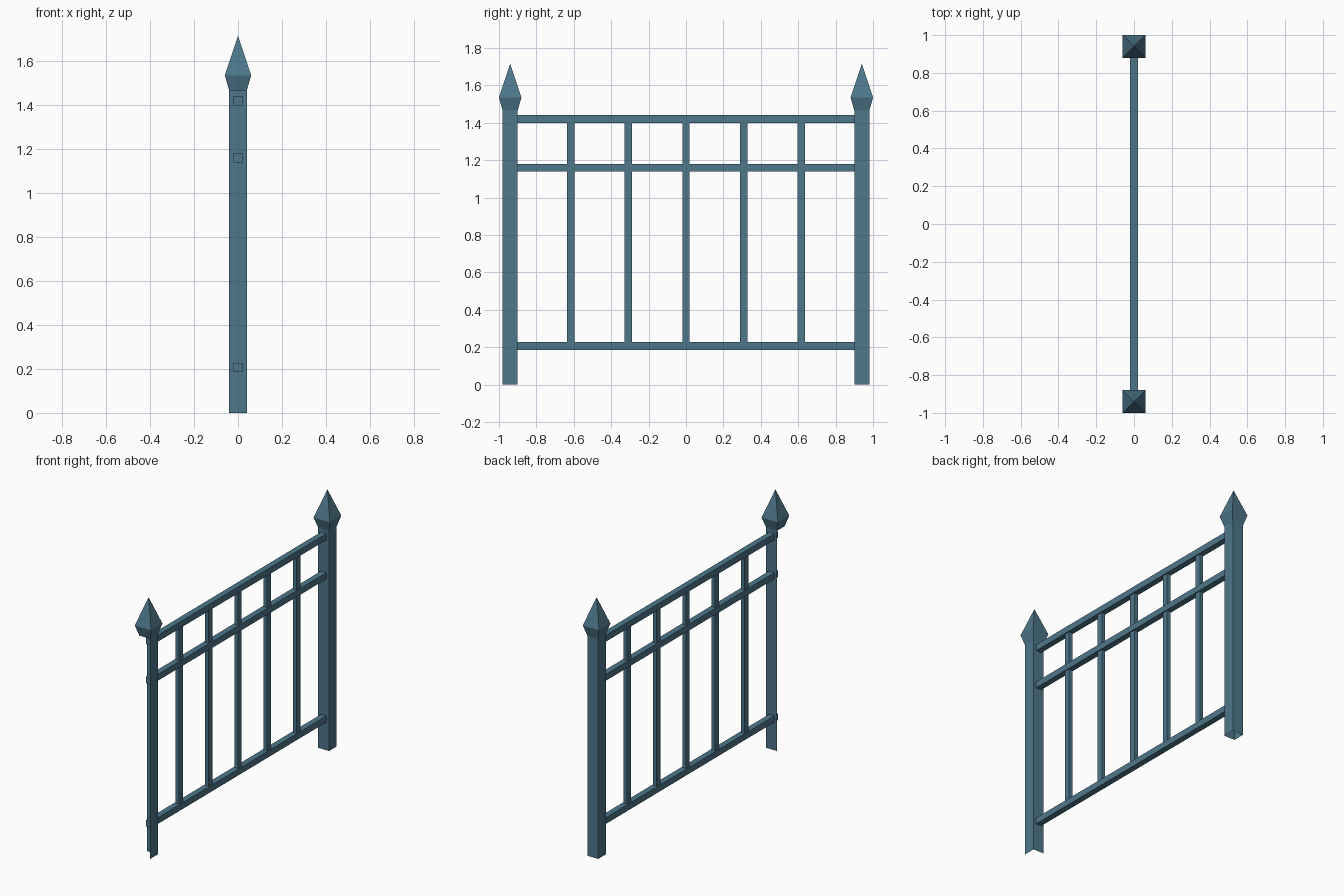
import bpy

if "Cube" in bpy.data.objects:
    bpy.data.objects.remove(bpy.data.objects["Cube"])

steel = bpy.data.materials.new("steel blue paint")
steel.diffuse_color = (0.075, 0.185, 0.255, 1)
steel.use_nodes = True
steel.node_tree.nodes["Principled BSDF"].inputs["Base Color"].default_value = steel.diffuse_color


def mesh(name, verts, faces):
    me = bpy.data.meshes.new(name)
    me.from_pydata(verts, [], faces)
    me.materials.append(steel)
    ob = bpy.data.objects.new(name, me)
    bpy.context.collection.objects.link(ob)
    return ob


def ring(y, z, h):
    return [(-h, y - h, z), (h, y - h, z), (h, y + h, z), (-h, y + h, z)]


# side faces between two stacked square rings: -y, +x, +y, -x
WALLS = [(0, 1, 5, 4), (1, 2, 6, 5), (2, 3, 7, 6), (3, 0, 4, 7)]


def box(name, y, z, size):
    sx, sy, sz = (s / 2 for s in size)
    verts = [(a * sx, y + b * sy, z + c * sz) for c in (-1, 1)
             for a, b in ((-1, -1), (1, -1), (1, 1), (-1, 1))]
    return mesh(name, verts, WALLS + [(3, 2, 1, 0), (4, 5, 6, 7)])


# posts: open tubes, the -y one is only an angle profile (+x and +y walls)
for label, y, walls in (("near", -0.94, WALLS[1:3]), ("far", 0.94, WALLS)):
    mesh(label + "_post", ring(y, 0, 0.04) + ring(y, 1.465, 0.04), walls)
    # spear finial: flared collar and pyramid tip
    tip = [(4, 5, 8), (5, 6, 8), (6, 7, 8), (7, 4, 8)]
    mesh(label + "_finial",
         ring(y, 1.465, 0.04) + ring(y, 1.535, 0.06) + [(0, y, 1.715)],
         WALLS + tip)

# horizontal rails
for label, z in (("bottom", 0.207), ("middle", 1.16), ("top", 1.42)):
    box(label + "_rail", 0, z, (0.04, 1.88, 0.042))

# vertical bars
for i in range(-2, 3):
    box("bar_%d" % (i + 3), i * 0.3085, 0.815, (0.026, 0.04, 1.2))
